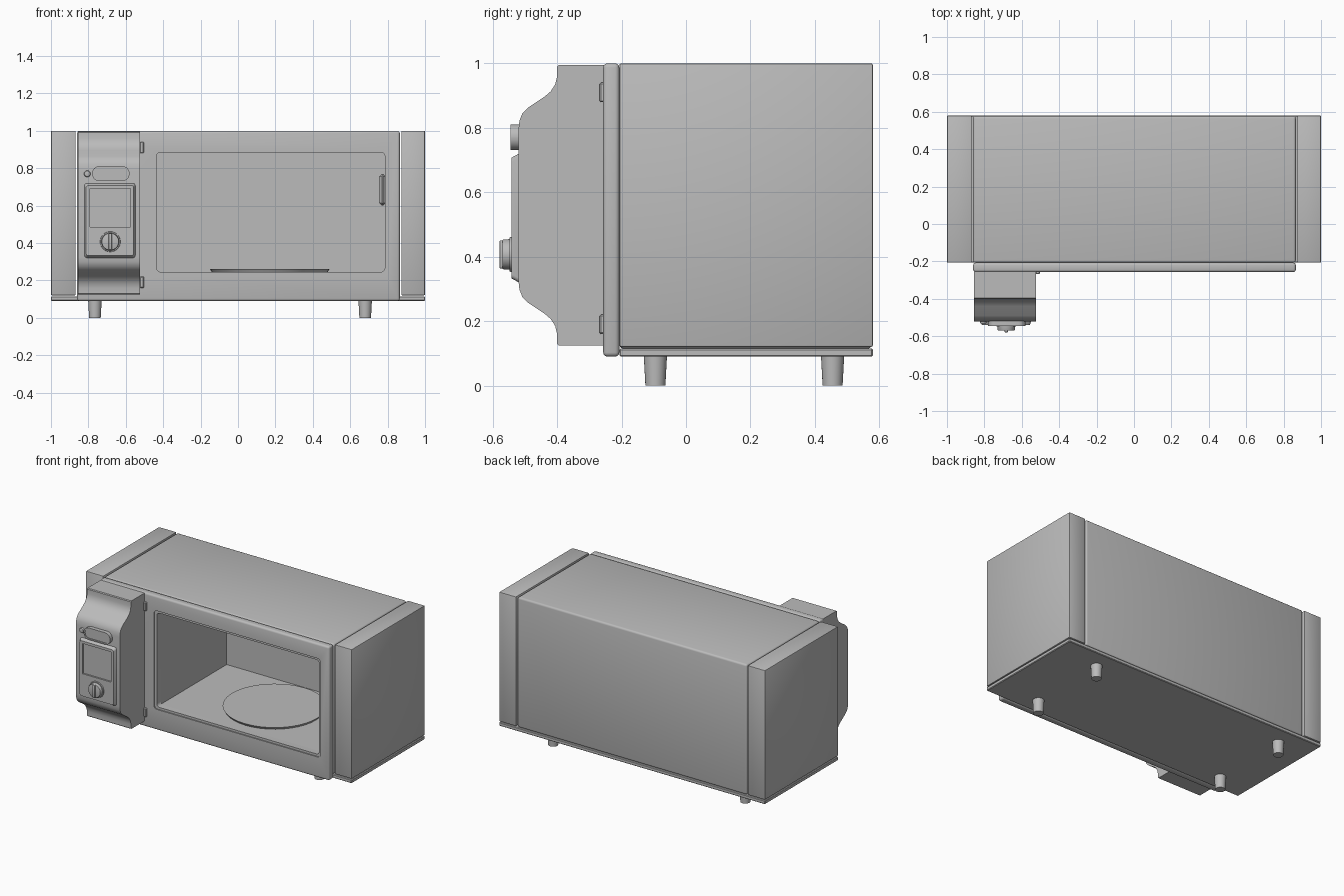
import bpy, bmesh, math
from mathutils import Matrix

cube = bpy.data.objects.get("Cube")
if cube:
    bpy.data.objects.remove(cube, do_unlink=True)

GREY = (0.5, 0.5, 0.5, 1.0)
grey = bpy.data.materials.new("plain grey")
grey.use_nodes = True
grey.diffuse_color = GREY
grey.node_tree.nodes["Principled BSDF"].inputs["Base Color"].default_value = GREY


def finish(bm, name):
    """Turn a bmesh into a grey object with smooth rounded edges."""
    bmesh.ops.recalc_face_normals(bm, faces=bm.faces)
    mesh = bpy.data.meshes.new(name)
    bm.to_mesh(mesh)
    bm.free()
    mesh.materials.append(grey)
    ob = bpy.data.objects.new(name, mesh)
    bpy.context.collection.objects.link(ob)
    smooth(ob)
    return ob


def activate(ob):
    bpy.ops.object.select_all(action="DESELECT")
    ob.select_set(True)
    bpy.context.view_layer.objects.active = ob


def smooth(ob):
    activate(ob)
    bpy.ops.object.shade_smooth_by_angle(angle=math.radians(35))


def box(name, x, y, z, bevel=0.0, segments=3, along=None):
    """Box from ranges; bevel all edges, or only those along one axis."""
    bm = bmesh.new()
    bmesh.ops.create_cube(bm, size=1)
    for v in bm.verts:
        for i, (lo, hi) in enumerate((x, y, z)):
            v.co[i] = lo if v.co[i] < 0 else hi
    if bevel:
        edges = [e for e in bm.edges if along is None
                 or abs((e.verts[0].co - e.verts[1].co).normalized()[along]) > 0.9]
        bmesh.ops.bevel(bm, geom=edges, offset=bevel, segments=segments,
                        profile=0.5, affect="EDGES")
    return finish(bm, name)


def cylinder(name, centre, r1, r2, depth, turn=0.0, rim=0.0):
    """Cone frustum along z, turned about x when it faces the front."""
    bm = bmesh.new()
    bmesh.ops.create_cone(bm, cap_ends=True, segments=40, radius1=r1, radius2=r2, depth=depth)
    if rim:
        edges = [e for e in bm.edges if all(v.co.z > 0 for v in e.verts)]
        bmesh.ops.bevel(bm, geom=edges, offset=rim, segments=2, profile=0.5, affect="EDGES")
    bm.transform(Matrix.Translation(centre) @ Matrix.Rotation(turn, 4, "X"))
    return finish(bm, name)


def cut(ob, *cutters):
    """Subtract the cutters, then remove them."""
    for c in cutters:
        mod = ob.modifiers.new("cut", "BOOLEAN")
        mod.object, mod.operation, mod.solver = c, "DIFFERENCE", "EXACT"
        activate(ob)
        bpy.ops.object.modifier_apply(modifier=mod.name)
        bpy.data.objects.remove(c, do_unlink=True)
    smooth(ob)


FRONT = math.pi / 2

# Oven housing and front frame, hollowed by the cooking chamber
WX, WZ = (-0.435, 0.785), (0.245, 0.885)
housing = box("housing", (-0.86, 0.865), (-0.207, 0.577), (0.115, 1.0), 0.013)
cut(housing, box("cutter", WX, (-0.4, 0.5), WZ))
frame = box("door_frame", (-0.86, 0.865), (-0.257, -0.207), (0.09, 1.0), 0.013)
cut(frame, box("cutter", WX, (-0.4, 0.1), WZ, 0.02, along=1),
    box("cutter", (-0.452, 0.798), (-0.4, -0.25), (0.23, 0.9), 0.02, along=1))

# Side cabinets and base tray
for side, x in (("right", (-1.0, -0.868)), ("left", (0.873, 1.0))):
    box(side + "_side_panel", x, (-0.207, 0.58), (0.12, 1.0), 0.006, 2)
box("base_plate", (-1.0, 1.0), (-0.207, 0.58), (0.09, 0.115), 0.004, 1)

# Turntable and lamp cover inside the chamber
cylinder("turntable", (0.17, 0.15, 0.253), 0.31, 0.32, 0.016)
box("lamp_cover", (0.755, 0.79), (0.02, 0.26), (0.6, 0.77), 0.014, 1)

# Feet
for x, across in ((-0.765, "right"), (0.68, "left")):
    for y, depth in ((-0.095, "front"), (0.455, "back")):
        cylinder(f"{depth}_{across}_foot", (x, y, 0.046), 0.031, 0.036, 0.092)

# Hinge tabs beside the control housing
for name, z in (("upper_hinge", 0.91), ("lower_hinge", 0.19)):
    box(name, (-0.525, -0.503), (-0.268, -0.25), (z - 0.03, z + 0.03), 0.004, 1)

# Control housing: mirrored curved profile, extruded sideways
half = [(-0.25, 0.435), (-0.395, 0.435), (-0.4, 0.43), (-0.4, 0.4), (-0.406, 0.375),
        (-0.42, 0.353), (-0.44, 0.336), (-0.49, 0.303), (-0.508, 0.285),
        (-0.517, 0.262), (-0.52, 0.235)]
profile = half + [(y, -z) for y, z in reversed(half)]
bm = bmesh.new()
face = bm.faces.new([bm.verts.new((-0.855, y, 0.56 + z)) for y, z in profile])
side = bmesh.ops.extrude_face_region(bm, geom=[face])["geom"]
bmesh.ops.translate(bm, vec=(0.33, 0, 0),
                    verts=[g for g in side if isinstance(g, bmesh.types.BMVert)])
finish(bm, "control_housing")

# Raised control plate with tapered rim and recessed screen
bm = bmesh.new()
bmesh.ops.create_cube(bm, size=1)
for v in bm.verts:
    outer = v.co.y > 0
    v.co = (-0.685 + v.co.x * (0.28 if outer else 0.255),
            -0.51 if outer else -0.541,
            0.52 + v.co.z * (0.41 if outer else 0.375))
bmesh.ops.bevel(bm, geom=[e for e in bm.edges if abs(e.verts[0].co.y - e.verts[1].co.y) > 0.01],
                offset=0.012, segments=3, profile=0.5, affect="EDGES")
plate = finish(bm, "control_plate")
cut(plate, box("cutter", (-0.79, -0.575), (-0.6, -0.53), (0.485, 0.69)))

# Dial with a grip
cylinder("dial_ring", (-0.683, -0.543, 0.407), 0.055, 0.053, 0.01, FRONT)
cylinder("dial", (-0.683, -0.555, 0.407), 0.048, 0.046, 0.03, FRONT, 0.004)
box("dial_grip", (-0.692, -0.674), (-0.579, -0.56), (0.363, 0.451), 0.004, 2)

# Pill button with a sunken face, and indicator light
pill = box("pill_button", (-0.78, -0.58), (-0.545, -0.51), (0.731, 0.811), 0.039, 8, along=1)
cut(pill, box("cutter", (-0.771, -0.589), (-0.6, -0.54), (0.74, 0.802), 0.03, 8, along=1))
cylinder("indicator_light", (-0.806, -0.522, 0.77), 0.018, 0.016, 0.022, FRONT, 0.004)
